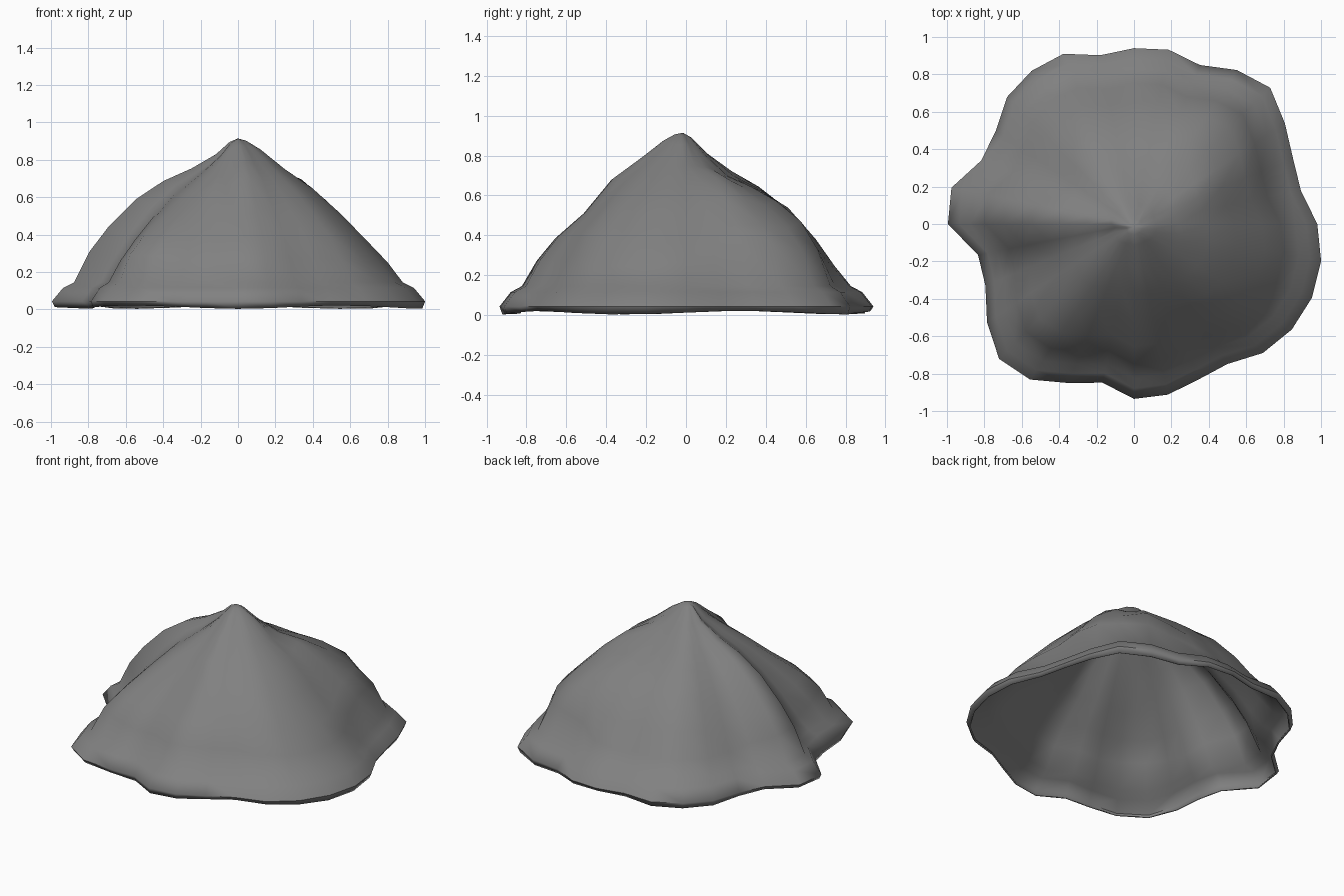
import bpy, bmesh, math

if "Cube" in bpy.data.objects:
    bpy.data.objects.remove(bpy.data.objects["Cube"])

SEG = 32
PEAK = .914
# Wavy hem: radius at each of 32 equal angles, counter-clockwise from +x
HEM = [.98, .91, .92, .97, 1.03, .99, .92, .95, .94, .92, .985, .985, .96, .89, .885, .995,
       .995, .85, .86, .945, 1.02, 1.0, .92, .865, .935, .93, .90, .90, .975, 1.015, 1.03, 1.02]

# Ridge and valley profiles: angle -> heights at these fractions of the hem radius
FRACTIONS = [.12, .25, .40, .55, .70, .80]
PROFILES = {
    0: [.855, .75, .65, .51, .36, .26],
    28: [.82, .745, .71, .61, .48, .39],
    45: [.80, .70, .63, .54, .42, .31],
    60: [.80, .70, .65, .59, .50, .35],
    80: [.80, .69, .62, .53, .36, .23],
    120: [.81, .73, .65, .54, .38, .24],
    150: [.83, .73, .64, .51, .36, .23],
    176: [.83, .76, .70, .61, .46, .33],
    202: [.82, .73, .64, .51, .35, .22],
    228: [.82, .72, .61, .50, .40, .31],
    250: [.86, .75, .64, .50, .37, .25],
    275: [.88, .79, .69, .51, .39, .28],
    310: [.865, .77, .67, .55, .42, .27],
    335: [.855, .75, .64, .51, .35, .24],
}
# Flared rim shared by all directions: (fraction, height)
RIM = [(.88, .145), (.94, .115), (1.0, .043), (.985, .003)]


def raw_height(angle, k):
    """Blend the two profiles on either side of the angle."""
    angle %= 360
    keys = sorted(PROFILES) + [360]
    for a, b in zip(keys, keys[1:]):
        if a <= angle < b:
            t = (angle - a) / (b - a)
            return PROFILES[a][k] * (1 - t) + PROFILES[b % 360][k] * t


def height(angle, k):
    """Soften the blend so ridges are rounded."""
    return (raw_height(angle - 9, k) + 4 * raw_height(angle, k) + raw_height(angle + 9, k)) / 6


def ring_at(deg, k):
    """Fraction of hem radius and height for ring k."""
    if k == 0:                                  # rounded tip
        return .045, PEAK - .22 * (PEAK - height(deg, 0))
    if k <= len(FRACTIONS):                     # ridged flanks
        return FRACTIONS[k - 1], height(deg, k - 1)
    f, z = RIM[k - 1 - len(FRACTIONS)]          # flared hem, gently wavy lower edge
    if f == .985:
        z += .009 * (1 + math.sin(math.radians(5 * deg)))
    return f, z


# Draped mound surface, ring by ring from the peak
bm = bmesh.new()
peak = bm.verts.new((0, -.015, PEAK))
rings = []
for k in range(1 + len(FRACTIONS) + len(RIM)):
    ring = []
    for i in range(SEG):
        deg = 360 * i / SEG
        f, z = ring_at(deg, k)
        a, r = math.radians(deg), HEM[i] * f
        shift = -.015 if k == 0 else 0
        ring.append(bm.verts.new((r * math.cos(a), r * math.sin(a) + shift, z)))
    rings.append(ring)
for i in range(SEG):
    j = (i + 1) % SEG
    bm.faces.new((peak, rings[0][i], rings[0][j]))
    for up, low in zip(rings, rings[1:]):
        bm.faces.new((up[i], low[i], low[j], up[j]))
mesh = bpy.data.meshes.new("draped_mound")
bm.to_mesh(mesh)
bm.free()
mound = bpy.data.objects.new("draped_mound", mesh)
bpy.context.collection.objects.link(mound)

# Dark grey surface
grey = bpy.data.materials.new("dark_grey")
grey.diffuse_color = (.22, .22, .22, 1)
grey.use_nodes = True
grey.node_tree.nodes["Principled BSDF"].inputs["Base Color"].default_value = grey.diffuse_color
mesh.materials.append(grey)

# Thin hollow shell, open underneath
shell = mound.modifiers.new("shell", 'SOLIDIFY')
shell.thickness = .01
shell.offset = -1

# Smooth shading
bpy.context.view_layer.objects.active = mound
mound.select_set(True)
bpy.ops.object.shade_smooth_by_angle(angle=math.radians(60))
